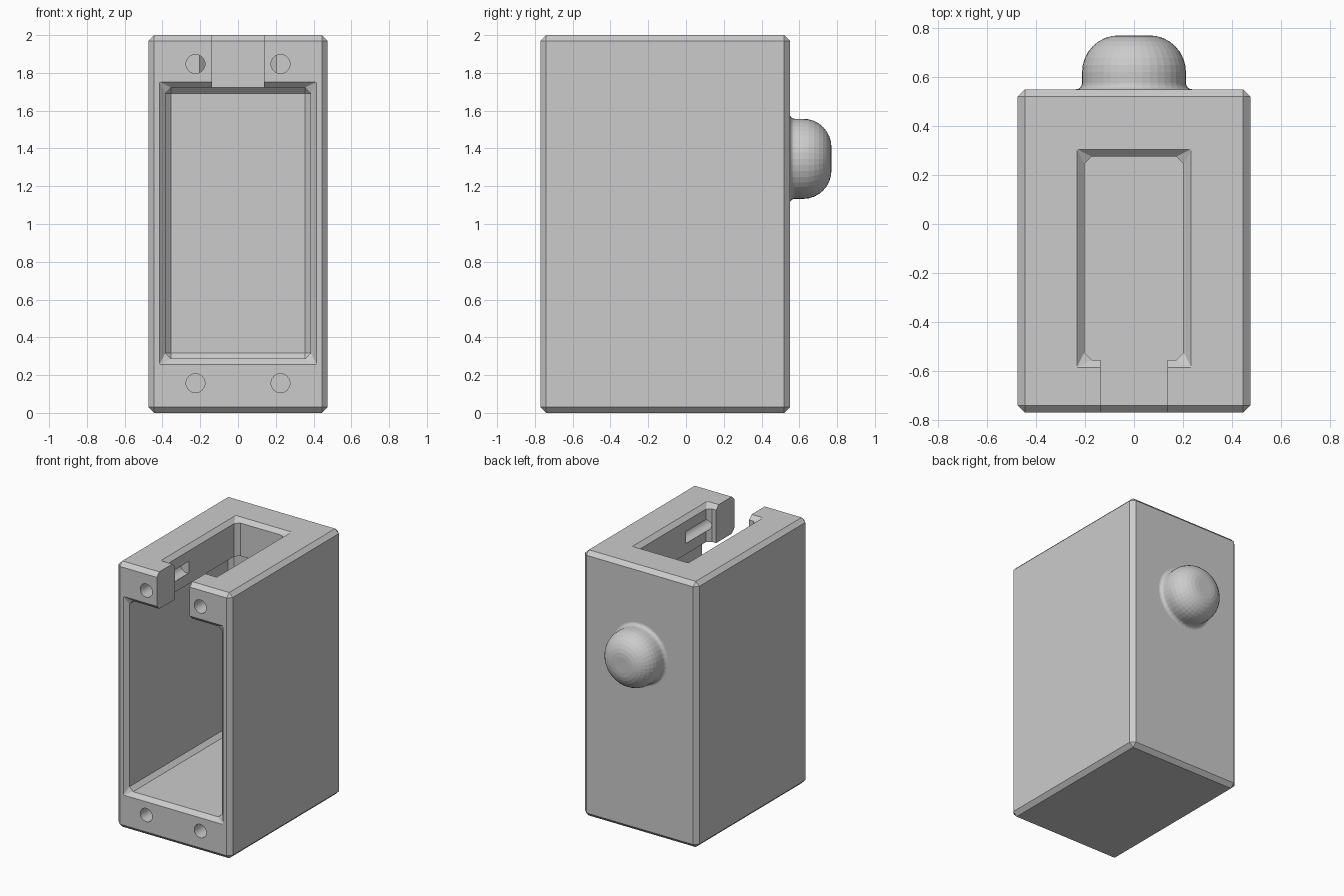
import bpy, bmesh, math
from mathutils import Vector, Matrix

cube = bpy.data.objects.get("Cube")
if cube:
    bpy.data.objects.remove(cube, do_unlink=True)

C = 0.03                                  # chamfer used on every edge
X, FRONT, BACK, TOP = 0.475, -0.77, 0.55, 2.0

grey = bpy.data.materials.new("plain grey")
grey.use_nodes = True
grey.diffuse_color = (0.6, 0.6, 0.6, 1)
grey.node_tree.nodes["Principled BSDF"].inputs["Base Color"].default_value = (0.6, 0.6, 0.6, 1)


def finish(name, bm):
    bmesh.ops.recalc_face_normals(bm, faces=bm.faces)
    mesh = bpy.data.meshes.new(name)
    bm.to_mesh(mesh)
    bm.free()
    mesh.materials.append(grey)
    obj = bpy.data.objects.new(name, mesh)
    bpy.context.collection.objects.link(obj)
    return obj


def box(name, lo, hi, chamfer=0):
    bm = bmesh.new()
    lo, hi = Vector(lo), Vector(hi)
    bmesh.ops.create_cube(bm, size=1, matrix=Matrix.Translation((lo + hi) / 2)
                          @ Matrix.Diagonal((*(hi - lo), 1)))
    if chamfer:
        bmesh.ops.bevel(bm, geom=bm.edges[:], offset=chamfer, segments=1, affect='EDGES')
    return finish(name, bm)


def hull(name, points):
    bm = bmesh.new()
    for p in points:
        bm.verts.new(p)
    bmesh.ops.convex_hull(bm, input=bm.verts[:])
    bmesh.ops.dissolve_limit(bm, angle_limit=0.001, verts=bm.verts[:], edges=bm.edges[:])
    return finish(name, bm)


def rect(u0, u1, v0, v1):
    return [(u, v) for u in (u0, u1) for v in (v0, v1)]


def octagon(u0, u1, v0, v1):
    return rect(u0 + C, u1 - C, v0, v1) + rect(u0, u1, v0 + C, v1 - C)


def cylinder(name, x, z, y0, y1, radius):
    bm = bmesh.new()
    bmesh.ops.create_cone(bm, cap_ends=True, segments=32, radius1=radius, radius2=radius, depth=y1 - y0,
                          matrix=Matrix.Translation((x, (y0 + y1) / 2, z)) @ Matrix.Rotation(math.pi / 2, 4, 'X'))
    return finish(name, bm)


def cut(target, cutter):
    mod = target.modifiers.new("cut", 'BOOLEAN')
    mod.operation, mod.solver, mod.object = 'DIFFERENCE', 'EXACT', cutter
    bpy.context.view_layer.objects.active = target
    bpy.ops.object.modifier_apply(modifier=mod.name)
    bpy.data.objects.remove(cutter, do_unlink=True)


housing = box("housing", (-X, FRONT, 0), (X, BACK, TOP), C)

# Large cavity open to the front, with a flared rim
W, Z0, Z1, E = 0.385, 0.287, 1.722, 0.002
R = C + E
cut(housing, box("cavity_cutter", (-W, FRONT - 0.2, Z0), (W, 0.46, Z1), C))
cut(housing, hull("front_rim_cutter",
    [(u, FRONT - E, v) for u, v in rect(-W - R, W + R, Z0 - R, Z1 + R)] +
    [(u, FRONT + C, v) for u, v in octagon(-W, W, Z0, Z1)]))

# Top window with a flared rim, and the slot joining it to the front
H, Y0, Y1 = 0.203, -0.555, 0.275
cut(housing, hull("window_cutter",
    [(u, v, z) for z in (1.6, 2.1) for u, v in octagon(-H, H, Y0, Y1)]))
cut(housing, hull("window_rim_cutter",
    [(u, v, TOP + E) for u, v in rect(-H - R, H + R, Y0 - R, Y1 + R)] +
    [(u, v, TOP - C) for u, v in octagon(-H, H, Y0, Y1)]))
cut(housing, box("slot_cutter", (-0.137, -1, 1.6), (0.137, -0.5, 2.1)))

# Four screw holes in the front face
for x in (-0.225, 0.225):
    for z in (0.157, 1.847):
        cut(housing, cylinder("hole_cutter", x, z, FRONT - 0.1, -0.29, 0.05))

# Rounded knob on the back, with a small fillet at its foot
bm = bmesh.new()
outline = [(0.235, BACK - 0.006)]
for i in range(5):
    a = math.pi / 2 * i / 4
    outline.append((0.236 - 0.024 * math.sin(a), BACK + 0.026 - 0.026 * math.cos(a)))
for i in range(9):
    a = math.pi / 2 * i / 8
    outline.append((0.062 + 0.15 * math.cos(a), 0.62 + 0.15 * math.sin(a)))
outline.append((0, 0.77))
verts = [bm.verts.new((r, y, 0)) for r, y in outline]
edges = [bm.edges.new(pair) for pair in zip(verts, verts[1:])]
bmesh.ops.spin(bm, geom=verts + edges, cent=(0, 0, 0), axis=(0, 1, 0),
               angle=math.tau, steps=40, use_duplicate=False)
bmesh.ops.remove_doubles(bm, verts=bm.verts[:], dist=0.0005)
bmesh.ops.translate(bm, verts=bm.verts[:], vec=(0, 0, 1.345))
finish("back_knob", bm)
